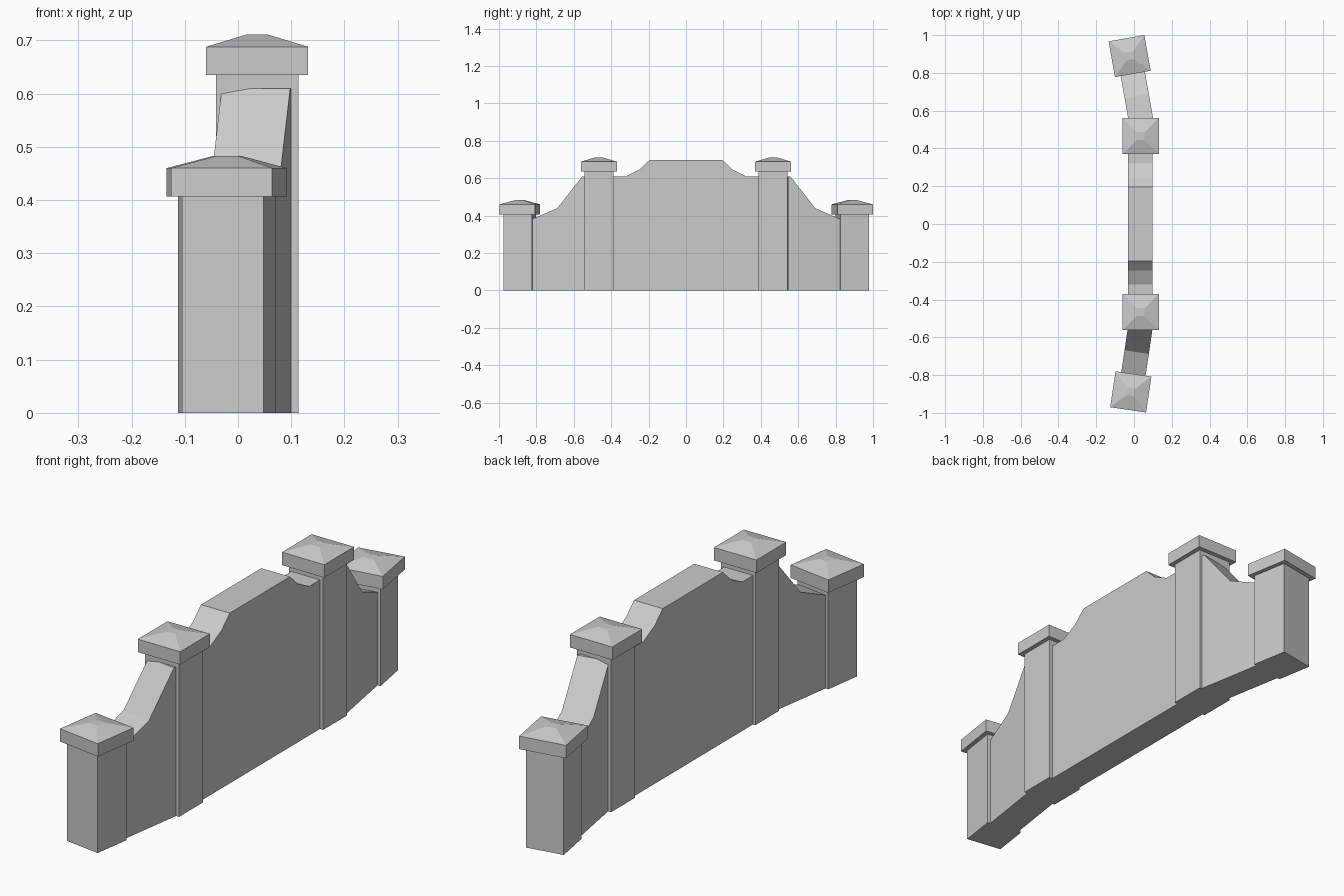
import bpy, bmesh, math
from mathutils import Matrix

if "Cube" in bpy.data.objects:
    bpy.data.objects.remove(bpy.data.objects["Cube"])


def make_object(name, bm, matrix):
    bmesh.ops.recalc_face_normals(bm, faces=bm.faces)
    mesh = bpy.data.meshes.new(name)
    bm.to_mesh(mesh)
    bm.free()
    ob = bpy.data.objects.new(name, mesh)
    ob.matrix_world = matrix
    bpy.context.collection.objects.link(ob)
    return ob


def stacked_squares(name, levels, matrix):
    """Closed solid lofted through squares given as (half width, z)."""
    bm = bmesh.new()
    rings = [[bm.verts.new((sx * h, sy * h, z))
              for sx, sy in ((-1, -1), (1, -1), (1, 1), (-1, 1))] for h, z in levels]
    for a, b in zip(rings, rings[1:]):
        for i in range(4):
            j = (i + 1) % 4
            bm.faces.new((a[i], a[j], b[j], b[i]))
    bm.faces.new(rings[0][::-1])
    bm.faces.new(rings[-1])
    return make_object(name, bm, matrix)


def wall(name, profile, matrix, thickness=0.13):
    """Side profile (y, z) extruded across x."""
    bm = bmesh.new()
    face = bm.faces.new([bm.verts.new((-thickness / 2, y, z)) for y, z in profile])
    ext = bmesh.ops.extrude_face_region(bm, geom=[face], use_keep_orig=True)
    verts = [g for g in ext["geom"] if isinstance(g, bmesh.types.BMVert)]
    bmesh.ops.translate(bm, verts=verts, vec=(thickness, 0, 0))
    return make_object(name, bm, matrix)


def pillar(name, height, matrix):
    # square shaft with an overhanging, low pyramid cap
    stacked_squares(name + "_shaft", [(0.0775, 0), (0.0775, height)], matrix)
    stacked_squares(name + "_cap", [(0.096, height), (0.096, height + 0.053),
                                    (0.02, height + 0.076)], matrix)


# central panel with stepped crown
half = [(0.392, 0), (0.392, 0.61), (0.32, 0.61), (0.247, 0.647), (0.195, 0.697)]
wall("centre_panel", half + [(-y, z) for y, z in reversed(half)],
     Matrix.Translation((0.034, 0, 0)))

# each side: tall pillar, angled end pillar, sloping wing wall between them
wing = [(0.07, 0), (0.36, 0), (0.36, 0.61), (0.348, 0.61), (0.213, 0.44), (0.07, 0.378)]
for label, s, x, angle in (("front", -1, -0.017, -8.4), ("back", 1, -0.023, 10)):
    pillar(label + "_tall_pillar", 0.635, Matrix.Translation((0.036, s * 0.466, 0)))
    frame = Matrix.Translation((x, s * 0.889, 0)) @ Matrix.Rotation(math.radians(angle), 4, "Z")
    pillar(label + "_end_pillar", 0.407, frame)
    wall(label + "_wing_wall", [(-s * y, z) for y, z in wing], frame)
